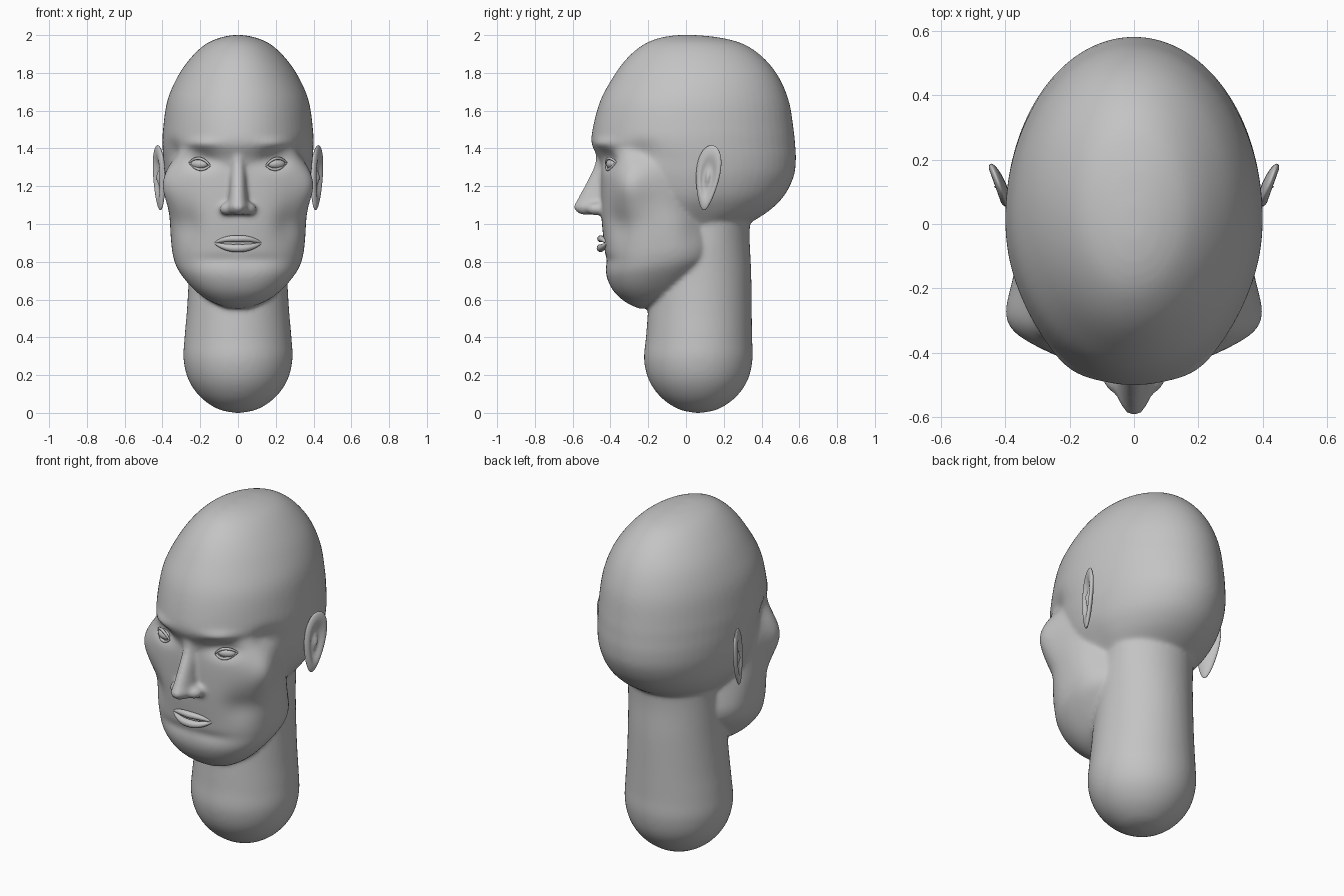
import bpy, bmesh
from math import sin, cos, pi, exp, radians
from mathutils import Vector, Matrix

cube = bpy.data.objects.get("Cube")
if cube:
    bpy.data.objects.remove(cube, do_unlink=True)

grey = bpy.data.materials.new("plain grey")
grey.use_nodes = True
tone = (0.55, 0.55, 0.55, 1)
grey.diffuse_color = tone
grey.node_tree.nodes["Principled BSDF"].inputs["Base Color"].default_value = tone


def add_object(name, bm):
    bmesh.ops.recalc_face_normals(bm, faces=bm.faces)
    for f in bm.faces:
        f.smooth = True
    mesh = bpy.data.meshes.new(name)
    bm.to_mesh(mesh)
    bm.free()
    mesh.materials.append(grey)
    ob = bpy.data.objects.new(name, mesh)
    bpy.context.collection.objects.link(ob)
    return ob


def spline(rows, steps=5):
    """Catmull-Rom interpolation through rows of values."""
    out = []
    for i in range(len(rows) - 1):
        a, b, c, d = (Vector(rows[min(max(i + k, 0), len(rows) - 1)]) for k in (-1, 0, 1, 2))
        for s in range(steps):
            t = s / steps
            out.append(b + (c - a) * t / 2 + (2 * a - 5 * b + 4 * c - d) * t * t / 2
                       + (3 * b - a - 3 * c + d) * t ** 3 / 2)
    return out + [Vector(rows[-1])]


def loft(bm, rows, power=2.0, sides=64):
    """Rows: height at front, front y, back y, half width, tilt, widest point."""
    rings = []
    for z, yf, yb, hw, tilt, mid in spline(rows):
        yc = yf + (yb - yf) * mid
        ring = []
        for i in range(sides):
            c, s = cos(2 * pi * i / sides), sin(2 * pi * i / sides)
            x = hw * abs(c) ** (2 / power) * (1 if c > 0 else -1)
            e = abs(s) ** (2 / power)
            y = yc + (yb - yc) * e if s > 0 else yc - (yc - yf) * e
            ring.append(bm.verts.new((x, y, z + tilt * (y - yf))))
        rings.append(ring)
    for a, b in zip(rings, rings[1:]):
        for i in range(sides):
            j = (i + 1) % sides
            bm.faces.new((a[i], a[j], b[j], b[i]))
    bm.faces.new(rings[0])
    bm.faces.new(rings[-1])


def ball(bm, centre, size, turn=0.0, segs=32):
    m = Matrix.Translation(centre) @ Matrix.Rotation(turn, 4, 'Z') @ Matrix.Diagonal((*size, 1))
    bmesh.ops.create_uvsphere(bm, u_segments=segs, v_segments=segs // 2, radius=1, matrix=m)


def tube(bm, rows, sides=12):
    """Rounded tube through x, y, z, radius rows."""
    pts = spline(rows, 6)
    rings = []
    for i, p in enumerate(pts):
        d = (pts[min(i + 1, len(pts) - 1)] - pts[max(i - 1, 0)]).xyz.normalized()
        u = d.cross(Vector((0, 1, 0.02))).normalized()
        v = d.cross(u)
        rings.append([bm.verts.new(p.xyz + (u * cos(2 * pi * k / sides) + v * sin(2 * pi * k / sides)) * p.w)
                      for k in range(sides)])
    for a, b in zip(rings, rings[1:]):
        for k in range(sides):
            j = (k + 1) % sides
            bm.faces.new((a[k], a[j], b[j], b[k]))
    bm.faces.new(rings[0])
    bm.faces.new(rings[-1])


# Skull, face with jaw, neck and nose, fused into one skin
bm = bmesh.new()
loft(bm, [(2.0, -.05, .06, .03, 0, .5), (1.985, -.14, .19, .1, 0, .5), (1.95, -.225, .31, .175, 0, .5),
          (1.88, -.31, .41, .25, 0, .5), (1.78, -.385, .49, .32, 0, .5), (1.65, -.455, .545, .375, 0, .48),
          (1.5, -.495, .57, .397, 0, .48), (1.42, -.498, .578, .4, 0, .48), (1.34, -.46, .582, .395, 0, .48),
          (1.25, -.44, .57, .385, 0, .48), (1.15, -.4, .52, .36, 0, .48), (1.07, -.35, .44, .32, 0, .48),
          (1.0, -.3, .33, .27, 0, .5)])
loft(bm, [(1.4, -.44, .1, .34, 0, .5), (1.25, -.45, .1, .37, 0, .45), (1.1, -.45, .12, .365, 0, .45),
          (1.0, -.445, .14, .36, 0, .5), (.9, -.435, .16, .355, .05, .5), (.8, -.425, .17, .345, .12, .5),
          (.72, -.42, .16, .32, .16, .5), (.64, -.38, .1, .26, .2, .5), (.58, -.31, .05, .18, .22, .5),
          (.55, -.24, 0, .08, .22, .5)], 2.35)
loft(bm, [(0, .05, .08, .015, 0, .5), (.02, -.04, .17, .105, 0, .5), (.08, -.13, .26, .195, 0, .5),
          (.17, -.195, .325, .26, 0, .5), (.28, -.222, .352, .288, 0, .5), (.4, -.212, .35, .283, 0, .5),
          (.55, -.2, .348, .27, 0, .5), (.75, -.18, .345, .26, 0, .5), (.95, -.15, .337, .26, 0, .5),
          (1.15, -.1, .35, .26, 0, .5)])
loft(bm, [(1.42, -.48, -.35, .05, 0, .5), (1.32, -.482, -.35, .042, 0, .5), (1.22, -.528, -.35, .045, 0, .5),
          (1.13, -.575, -.35, .052, 0, .5), (1.085, -.597, -.35, .06, 0, .5), (1.05, -.56, -.35, .045, 0, .5)])
for side in (-1, 1):
    ball(bm, (side * .055, -.475, 1.08), (.042, .052, .035))
head = add_object("head", bm)
bpy.context.view_layer.objects.active = head
head.select_set(True)
remesh = head.modifiers.new("fuse", 'REMESH')
remesh.mode = 'VOXEL'
remesh.voxel_size = 0.0115
remesh.use_smooth_shade = True
soften = head.modifiers.new("soften", 'SMOOTH')
soften.factor = 0.5
soften.iterations = 9
for m in ("fuse", "soften"):
    bpy.ops.object.modifier_apply(modifier=m)

# Soft sculpting: centre, reach, push (mirrored across x)
pushes = [((.36, -.29, 1.2), (.1, .1, .12), (.035, -.015, 0)),     # cheekbone
          ((.2, -.42, 1.335), (.085, .1, .045), (0, .03, 0)),      # eye socket
          ((.37, -.25, 1.38), (.08, .09, .06), (-.022, 0, 0)),     # temple
          ((.22, -.46, 1.425), (.11, .1, .03), (.004, -.02, 0)),   # brow
          ((.27, -.36, 1.0), (.08, .12, .1), (-.015, .015, 0)),    # cheek hollow
          ((.37, .08, .98), (.1, .08, .1), (-.02, 0, 0)),          # behind the jaw
          ((.1, -.44, .81), (.15, .1, .03), (0, .008, 0))]         # below the lip
for v in head.data.vertices:
    p = v.co.copy()
    for c, r, push in pushes:
        d = sum(((abs(p.x) - c[0] if k == 0 else p[k] - c[k]) / r[k]) ** 2 for k in range(3))
        w = exp(-d)
        v.co += Vector((push[0] * w * (1 if p.x > 0 else -1), push[1] * w, push[2] * w))

# Lips
for name, z, r, bow in (("upper_lip", .922, .018, .006), ("lower_lip", .872, .021, -.004)):
    bm = bmesh.new()
    rows = []
    for i in range(-4, 5):
        t = i / 4
        rows.append((.125 * t, -.452 + .035 * t * t, z + (.9 - z) * t * t + bow * (1 - t * t) * abs(t),
                     r * (1 - .75 * t * t)))
    tube(bm, rows)
    add_object(name, bm)

for side, word in ((1, "left"), (-1, "right")):
    # Eyeball and lids
    bm = bmesh.new()
    ball(bm, (side * .203, -.392, 1.318), (.05, .026, .026), side * radians(24))
    add_object(word + "_eye", bm)
    for lid, up in (("upper", 1), ("lower", -1)):
        bm = bmesh.new()
        rows = []
        for i in range(-3, 4):
            t = i / 3
            rows.append((side * (.203 + .054 * t), -.41 + .026 * t + .014 * t * t,
                         1.318 + .008 * t + up * .029 * (1 - t * t), .008 - .003 * t * t))
        tube(bm, rows, 8)
        add_object(f"{word}_{lid}_eyelid", bm)

    # Ear: thin shell, hollowed on the outside, flared toward the back
    bm = bmesh.new()
    ball(bm, (0, 0, 0), (1, 1, 1), segs=48)
    for v in bm.verts:
        x, y, z = v.co
        rim = (y * y + z * z) ** .5
        thick = .024 * x
        if x > 0:
            thick -= .026 * exp(-((rim - .35) / .3) ** 2) * x
        width = .062 + .02 * z
        yy = .115 + width * y + .02 * z
        flare = .398 + (yy - .06) * .36
        v.co = (side * (flare + thick), yy, 1.245 + .172 * z)
    add_object(word + "_ear", bm)
